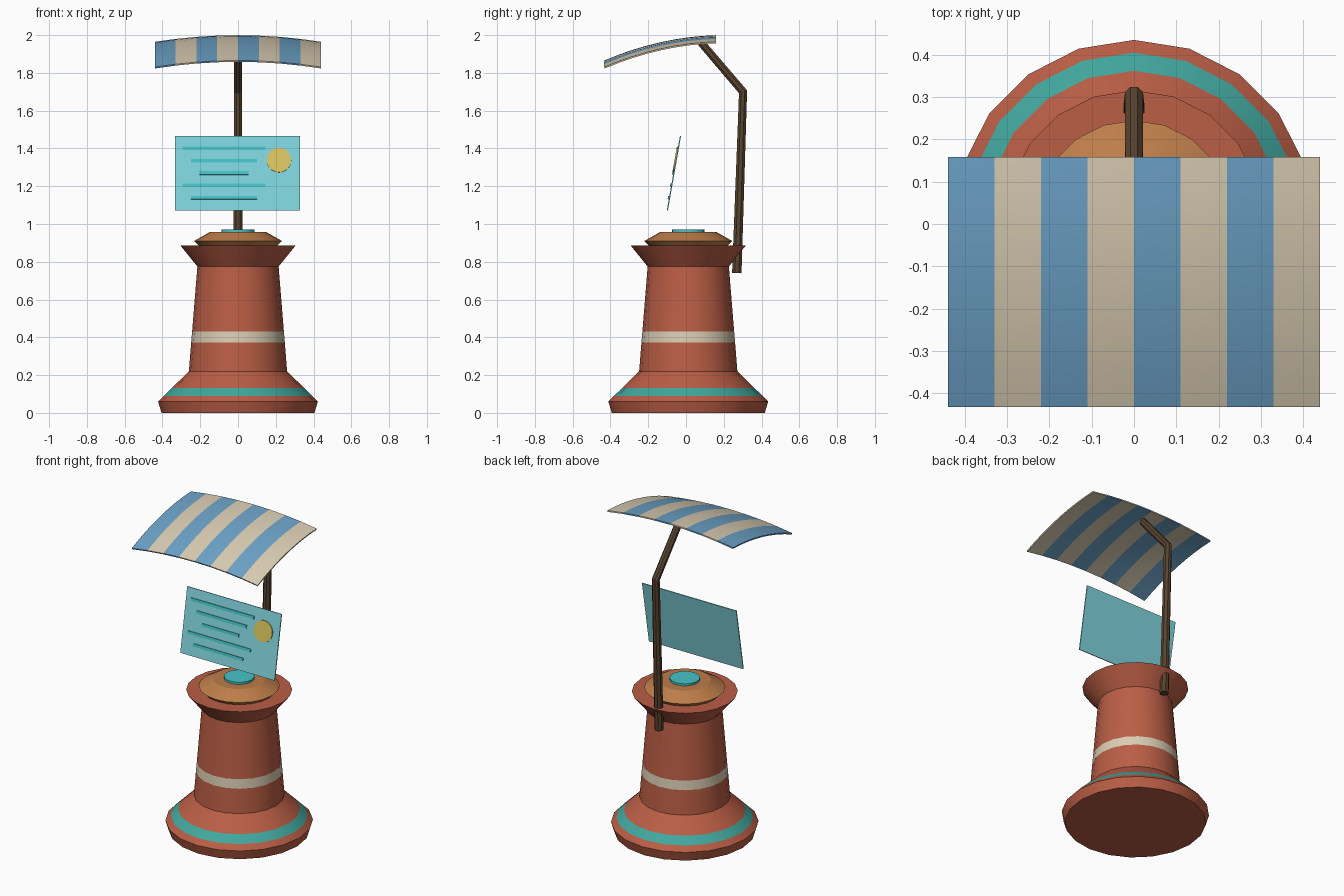
import bpy, bmesh, math
from mathutils import Vector, Matrix

if "Cube" in bpy.data.objects:
    bpy.data.objects.remove(bpy.data.objects["Cube"])


def material(name, code):
    """Flat material from an sRGB hex code, stored as linear values."""
    srgb = [int(code[i:i + 2], 16) / 255 for i in (0, 2, 4)]
    rgba = [c / 12.92 if c < 0.04 else ((c + 0.055) / 1.055) ** 2.4 for c in srgb] + [1]
    m = bpy.data.materials.new(name)
    m.use_nodes = True
    m.diffuse_color = rgba
    m.node_tree.nodes["Principled BSDF"].inputs["Base Color"].default_value = rgba
    return m


terracotta = material("terracotta", "BA5E45")
teal = material("teal", "42A89F")
cream = material("cream", "DACDB3")
orange = material("orange_clay", "BD7D49")
aqua = material("bright_aqua", "47C4C8")
pale_aqua = material("pale_aqua", "80D4DC")
yellow = material("yellow", "D9C35F")
blue = material("awning_blue", "6DA3C8")
brown = material("dark_wood", "59442F")


def finish(name, bm, mats, matrix=None, thickness=0):
    bmesh.ops.recalc_face_normals(bm, faces=bm.faces)
    mesh = bpy.data.meshes.new(name)
    bm.to_mesh(mesh)
    bm.free()
    for m in mats:
        mesh.materials.append(m)
    ob = bpy.data.objects.new(name, mesh)
    bpy.context.collection.objects.link(ob)
    bpy.ops.object.select_all(action="DESELECT")
    ob.select_set(True)
    bpy.context.view_layer.objects.active = ob
    if matrix:
        ob.matrix_world = matrix
    if thickness:
        mod = ob.modifiers.new("thickness", "SOLIDIFY")
        mod.thickness = thickness
        mod.offset = -1
        bpy.ops.object.modifier_apply(modifier=mod.name)
    bpy.ops.object.shade_smooth_by_angle(angle=math.radians(25))
    return ob


def skin(bm, rings, indices=None):
    """Join rings of points with quads and cap both ends."""
    loops = [[bm.verts.new(p) for p in ring] for ring in rings]
    n = len(loops[0])
    for k in range(len(loops) - 1):
        a, b = loops[k], loops[k + 1]
        for i in range(n):
            j = (i + 1) % n
            f = bm.faces.new((a[i], a[j], b[j], b[i]))
            f.material_index = indices[k] if indices else 0
    bm.faces.new(loops[0])
    bm.faces.new(loops[-1])


CENTRE_Y = 0.012


def lathe(name, profile, mats, indices=None, sides=20):
    bm = bmesh.new()
    turns = [math.tau * i / sides for i in range(sides)]
    skin(bm, [[(r * math.sin(t), CENTRE_Y + r * math.cos(t), z) for t in turns]
              for r, z in profile], indices)
    return finish(name, bm, mats)


# Pedestal: flared foot with teal band, tapered shaft with cream band, flared rim
lathe("pedestal",
      [(0.405, 0), (0.423, 0.06), (0.393, 0.09), (0.35, 0.132), (0.26, 0.22),
       (0.248, 0.372), (0.243, 0.43), (0.215, 0.775), (0.304, 0.885)],
      [terracotta, teal, cream], [0, 0, 1, 0, 0, 2, 0, 0])
lathe("top_cap", [(0.205, 0.883), (0.233, 0.91), (0.15, 0.957)], [orange])
lathe("top_button", [(0.087, 0.95), (0.087, 0.97)], [aqua])

# Bent post with a mitred elbow
path = [Vector((0, 0.269, 0.74)), Vector((0, 0.302, 1.70)), Vector((0, 0.08, 1.96))]
radii = [0.027, 0.023, 0.022]
dirs = [(path[1] - path[0]).normalized(), (path[2] - path[1]).normalized()]
tangents = [dirs[0], (dirs[0] + dirs[1]).normalized(), dirs[1]]
rings = []
for p, r, t in zip(path, radii, tangents):
    side = Vector((1, 0, 0))
    across = t.cross(side) / t.dot(dirs[0] if t != dirs[1] else t)
    angles = [math.tau * (i + 0.5) / 8 for i in range(8)]
    rings.append([p + r * (side * math.cos(a) + across * math.sin(a)) for a in angles])
bm = bmesh.new()
skin(bm, rings)
finish("bent_post", bm, [brown])

# Curved awning with eight stripes
STRIPES, HALF_W, FRONT, BACK = 8, 0.44, -0.433, 0.158
bm = bmesh.new()
bmesh.ops.create_grid(bm, x_segments=STRIPES, y_segments=8, size=1)
for v in bm.verts:
    x = v.co.x * HALF_W
    y = (FRONT + BACK) / 2 + v.co.y * (BACK - FRONT) / 2
    v.co = (x, y, 2.0 - 0.18 * x * x - 0.335 * (y - 0.2) ** 2)
for f in bm.faces:
    stripe = int((f.calc_center_median().x + HALF_W) / (2 * HALF_W) * STRIPES)
    f.material_index = stripe % 2
finish("striped_awning", bm, [blue, cream], thickness=0.008)

# Tilted floating panel and its raised details
TILT = Matrix.Translation((-0.003, -0.064, 1.268)) @ Matrix.Rotation(math.radians(-10), 4, "X")


def plate(name, mat, x, z, width, height, front, back):
    bm = bmesh.new()
    bmesh.ops.create_cube(bm, size=1)
    bmesh.ops.scale(bm, vec=(width, back - front, height), verts=bm.verts)
    bmesh.ops.translate(bm, vec=(x, (front + back) / 2, z), verts=bm.verts)
    finish(name, bm, [mat], TILT)


plate("panel", pale_aqua, 0, 0, 0.66, 0.4, -0.003, 0.003)
for i, width in enumerate([0.44, 0.35, 0.26, 0.44, 0.35]):
    plate(f"panel_bar_{i + 1}", aqua, -0.072, 0.133 - 0.066 * i, width, 0.018, -0.009, -0.002)

bm = bmesh.new()
bmesh.ops.create_cone(bm, cap_ends=True, segments=24, radius1=0.065, radius2=0.065, depth=0.007,
                      matrix=Matrix.Translation((0.22, -0.0055, 0.07))
                      @ Matrix.Rotation(math.pi / 2, 4, "X"))
finish("panel_disc", bm, [yellow], TILT)
